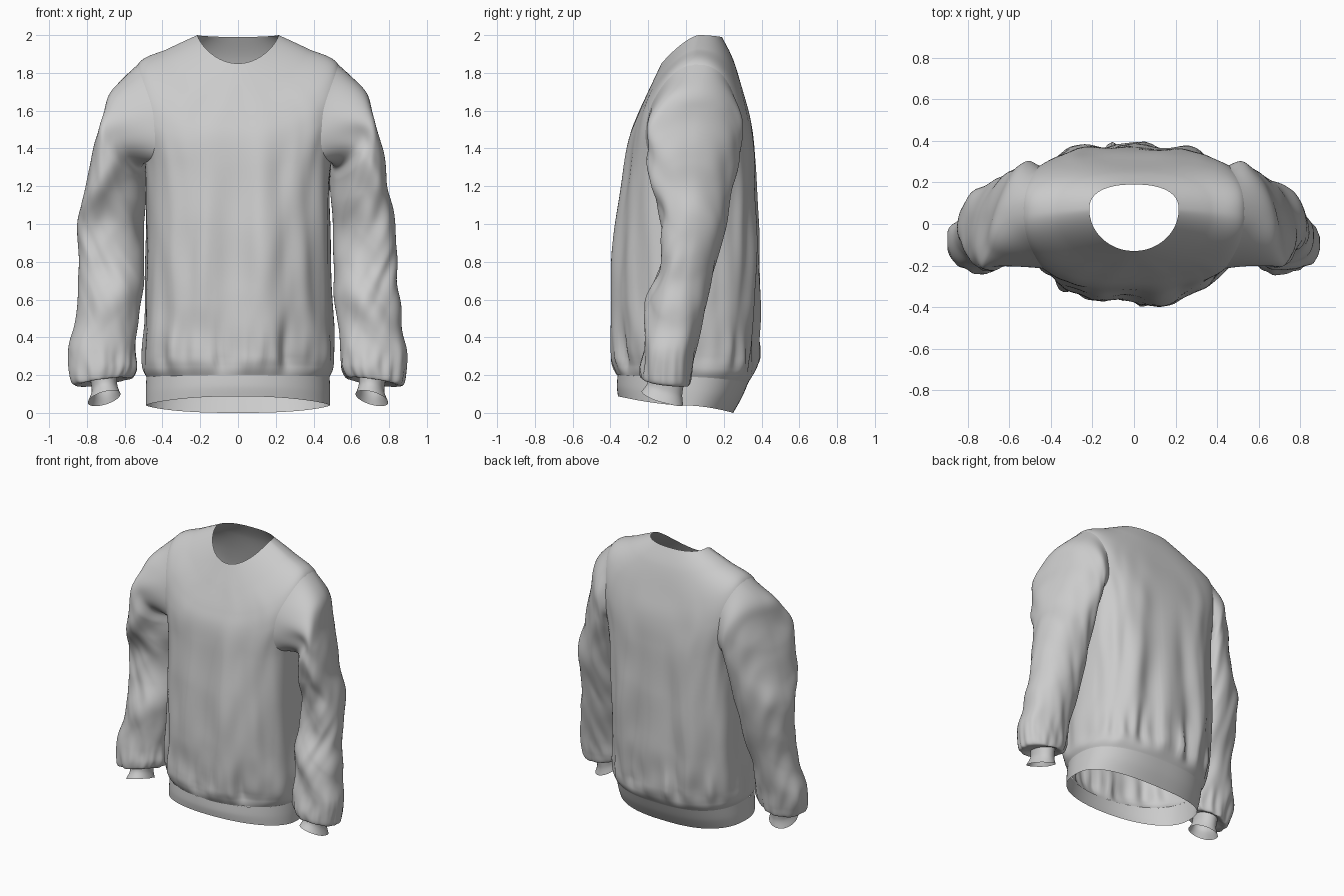
import bpy
from math import sin, cos, pi, copysign
from mathutils import Vector, noise

if "Cube" in bpy.data.objects:
    bpy.data.objects.remove(bpy.data.objects["Cube"])

N = 180          # points around the body
M = 96           # points around a sleeve
HOLE = 0.72      # half angle of the armhole
STEP = 20        # rows between key rings


def spline(keys, u):
    """Catmull-Rom through a list of number tuples."""
    i = max(0, min(int(u), len(keys) - 2))
    t = u - i
    p = [keys[max(0, min(k, len(keys) - 1))] for k in (i - 1, i, i + 1, i + 2)]
    return [0.5 * (2 * b + (c - a) * t + (2 * a - 5 * b + 4 * c - d) * t * t
                   + (3 * b - a - 3 * c + d) * t ** 3) for a, b, c, d in zip(*p)]


def step(a, b, x):
    t = max(0.0, min(1.0, (x - a) / (b - a)))
    return t * t * (3 - 2 * t)


def spow(v, e):
    return copysign(abs(v) ** e, v)


def loft(name, rows, skip=None, flip=False):
    """Skin rows of points, each row a closed loop."""
    n = len(rows[0])
    verts = [p for r in rows for p in r]
    faces = []
    for i in range(len(rows) - 1):
        for j in range(n):
            if skip and skip(i, j):
                continue
            k = (j + 1) % n
            f = (i * n + j, (i + 1) * n + j, (i + 1) * n + k, i * n + k)
            faces.append(f[::-1] if flip else f)
    me = bpy.data.meshes.new(name)
    me.from_pydata(verts, [], faces)
    me.update()
    me.shade_smooth()
    ob = bpy.data.objects.new(name, me)
    bpy.context.collection.objects.link(ob)
    return ob


# Body rings: half width, front y, side y, back y, side z, front z, back z, squareness
BODY = [
    (.215, -.13, .07, .19, 2.0, 1.85, 1.99, 2.0),
    (.37, -.20, .06, .25, 1.928, 1.70, 1.87, 2.2),
    (.53, -.26, .05, .305, 1.845, 1.56, 1.69, 2.5),
    (.55, -.30, .04, .345, 1.64, 1.44, 1.52, 2.7),
    (.495, -.33, .03, .37, 1.33, 1.25, 1.29, 2.8),
    (.49, -.365, .02, .38, .95, .95, .95, 2.7),
    (.495, -.388, .01, .38, .60, .60, .60, 2.5),
    (.503, -.382, .0, .37, .34, .34, .34, 2.4),
    (.505, -.372, .0, .357, .24, .245, .22, 2.2),
    (.485, -.362, .0, .33, .19, .20, .16, 2.1)]
BAND = [
    (.485, -.362, .0, .33, .19, .20, .16, 2.1),
    (.488, -.366, -.01, .295, .11, .14, .08, 2.1),
    (.488, -.36, -.02, .25, .04, .088, .0, 2.1)]


def ring_point(keys, u, th, folds=True):
    hw, yf, ys, yb, zs, zf, zb, n = spline(keys, u)
    c, s = cos(th), sin(th)
    e = 2 / (n * 1.2 if s > 0 else n)      # the back is boxier
    ye, ze = (yb, zb) if s > 0 else (yf, zf)
    p = Vector((hw * spow(c, e), ys + (ye - ys) * abs(s) ** e,
                zs + (ze - zs) * abs(s) ** 1.5))
    if folds:
        # long hanging folds, fanning outwards, and gathers above the band
        x, y, z = p
        fan = 1 + .25 * z
        fade = step(.17, .30, z)
        d = .055 * noise.noise(Vector((6.5 * x * fan, 5 * y, z * .5 + 3))) * step(1.6, .7, z)
        d += .035 * noise.noise(Vector((14 * x, 8 * y, z * 3))) * step(.6, .3, z)
        d += .012 * noise.noise(Vector((4 * c, 4 * s, z * 3 + 9))) * step(1.85, 1.4, z)
        p += Vector((.5 * c, s, 0)) * d * fade
    return p


def in_armhole(i, j):
    u = (i + .5) / STEP
    th = (j + .5) / N * 2 * pi
    a = min(th, 2 * pi - th, abs(pi - th))
    return abs(u - 3) ** 2.5 + (a / HOLE) ** 2.5 < .92


def circle(n):
    return [2 * pi * j / n for j in range(n)]


# Body with armholes
loft("body", [[ring_point(BODY, i / STEP, t) for t in circle(N)]
              for i in range((len(BODY) - 1) * STEP + 1)], in_armhole)
# Hem band
loft("hem_band", [[ring_point(BAND, i / 8, t, False) for t in circle(N)]
                  for i in range(17)])

# Sleeve rings: inner x, inner z, outer x, outer z, front y, back y, front lift, skew
SLEEVE = [
    (.51, 1.29, .655, 1.705, -.20, .305, 0, .07),
    (.51, 1.23, .72, 1.50, -.215, .285, 0, .08),
    (.51, 1.13, .78, 1.25, -.19, .245, 0, .07),
    (.51, .98, .835, 1.02, -.125, .21, 0, .05),
    (.505, .80, .848, .80, -.15, .165, 0, .03),
    (.505, .64, .85, .62, -.195, .12, 0, .015),
    (.53, .48, .862, .46, -.205, .08, 0, 0),
    (.54, .32, .89, .33, -.225, .05, 0, 0),
    (.543, .235, .883, .21, -.235, .035, .01, 0),
    (.575, .185, .86, .145, -.225, .02, .015, 0),
    (.64, .195, .78, .165, -.20, -.01, .02, 0)]
CUFF = [
    (.64, .195, .78, .165, -.20, -.01, .02, 0),
    (.638, .14, .775, .11, -.205, -.02, .03, 0),
    (.622, .10, .795, .055, -.235, -.015, .035, 0)]


def tube_point(key, ph, side):
    xi, zi, xo, zo, yf, yb, lift, skew = key
    c, s = cos(ph), sin(ph)
    return Vector((side * ((xi + xo) / 2 + c * (xo - xi) / 2 - s * skew),
                   (yf + yb) / 2 + spow(s, .9) * (yb - yf) / 2,
                   (zi + zo) / 2 + c * (zo - zi) / 2 - s * lift))


def armhole_point(ph, side, grow=0):
    c, s = cos(ph), sin(ph)
    g = 1 + grow * max(0, c)
    u = 3 - g * spow(c, .8)
    th = g * HOLE * spow(s, .8)
    return ring_point(BODY, u, th if side > 0 else pi - th)


def sleeve_fold(p, ph, v, side):
    """Soft folds across the front of the arm, gathers at the cuff."""
    c, s = cos(ph), sin(ph)
    o = 5 * side
    d = .03 * noise.noise(Vector((.7 * c + o, .7 * s, p.z * 4.5 + .8 * c))) * (.6 - .4 * s)
    d += .012 * noise.noise(Vector((1.2 * c, 1.2 * s + o, p.z * 6 - 2 * c)))
    d += .014 * noise.noise(Vector((4 * c + o, 4 * s, p.z * 3))) * step(.4, .2, p.z)
    d *= step(0, 1.5, v) * step(len(SLEEVE), len(SLEEVE) - 1.2, v)
    return p + Vector((side * c, s, 0)) * d


for side, label in ((1, "right"), (-1, "left")):
    # Sleeve, sewn to the armhole edge and flowing on from the shoulder
    columns = []
    for ph in circle(M):
        keys = [armhole_point(ph, side, .6), armhole_point(ph, side)]
        keys += [tube_point(k, ph, side) for k in SLEEVE]
        col = []
        for i in range(len(SLEEVE) * 14 + 1):
            v = i / 14
            col.append(sleeve_fold(Vector(spline(keys, v + 1)), ph, v, side))
        columns.append(col)
    loft("sleeve_" + label, list(zip(*columns)), flip=side < 0)
    # Cuff
    loft("cuff_" + label, [[tube_point(spline(CUFF, i / 6), ph, side) for ph in circle(M)]
                           for i in range(13)], flip=side < 0)
